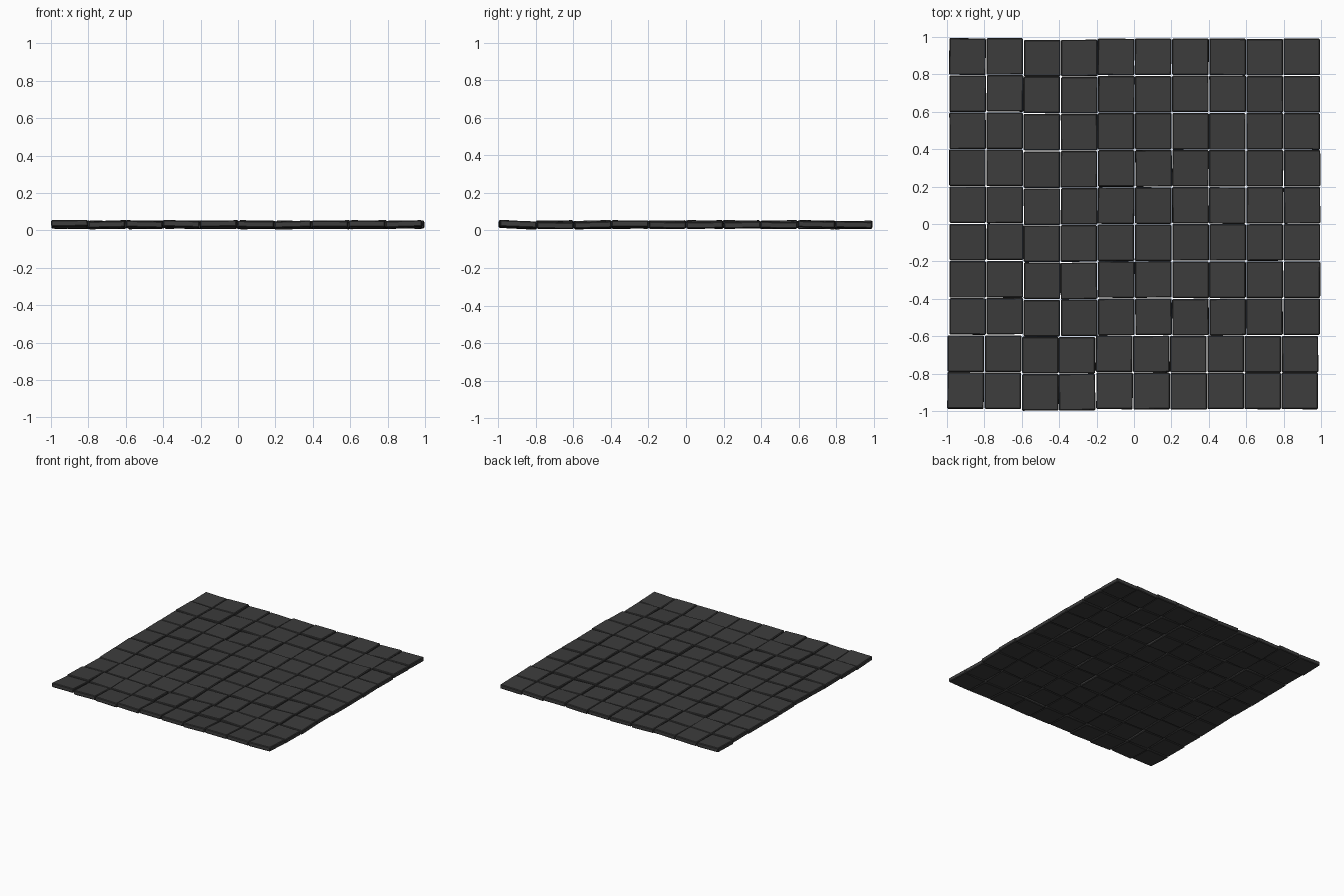
import bpy, bmesh, random
from mathutils import Euler, Matrix, Vector

random.seed(4)
COUNT = 10
PITCH = 0.1985
SIZE = 0.195
THICK = 0.034

if "Cube" in bpy.data.objects:
    bpy.data.objects.remove(bpy.data.objects["Cube"], do_unlink=True)

# Dark stone colour
stone = bpy.data.materials.new("dark_grey_stone")
stone.use_nodes = True
colour = (0.045, 0.045, 0.045, 1)
stone.diffuse_color = colour
bsdf = stone.node_tree.nodes["Principled BSDF"]
bsdf.inputs["Base Color"].default_value = colour
bsdf.inputs["Roughness"].default_value = 0.9

# One chamfered slab shared by every tile
bm = bmesh.new()
bmesh.ops.create_cube(bm, size=1)
bmesh.ops.scale(bm, vec=(SIZE, SIZE, THICK), verts=bm.verts)
bmesh.ops.bevel(bm, geom=bm.edges[:], offset=0.005, segments=1, affect='EDGES')
slab = bpy.data.meshes.new("paving_tile")
bm.to_mesh(slab)
bm.free()
slab.materials.append(stone)


def jitter(amount):
    return random.uniform(-amount, amount)


# Uneven paving: each tile is slightly tilted, and some rows and columns slip
placements = []
for row in range(COUNT):
    for col in range(COUNT):
        x = (col - (COUNT - 1) / 2) * PITCH + (-0.006 if row < 2 else 0.004)
        y = (row - (COUNT - 1) / 2) * PITCH
        if col < 2:
            y += 0.003
        elif col < 4:
            y -= 0.006
        tilt_x = jitter(0.035)
        if row == 0:
            tilt_x = -0.05 + jitter(0.015)    # front edge lifts
        spin = Euler((tilt_x, jitter(0.04), jitter(0.008)))
        place = Vector((x + jitter(0.0015), y + jitter(0.0015), jitter(0.003)))
        placements.append(Matrix.Translation(place) @ spin.to_matrix().to_4x4())

# Rest the lowest corner on the ground
low = min((m @ v.co).z for m in placements for v in slab.vertices)
for m in placements:
    tile = bpy.data.objects.new("paving_tile", slab)
    tile.matrix_world = Matrix.Translation((0, 0, 0.004 - low)) @ m
    bpy.context.collection.objects.link(tile)
